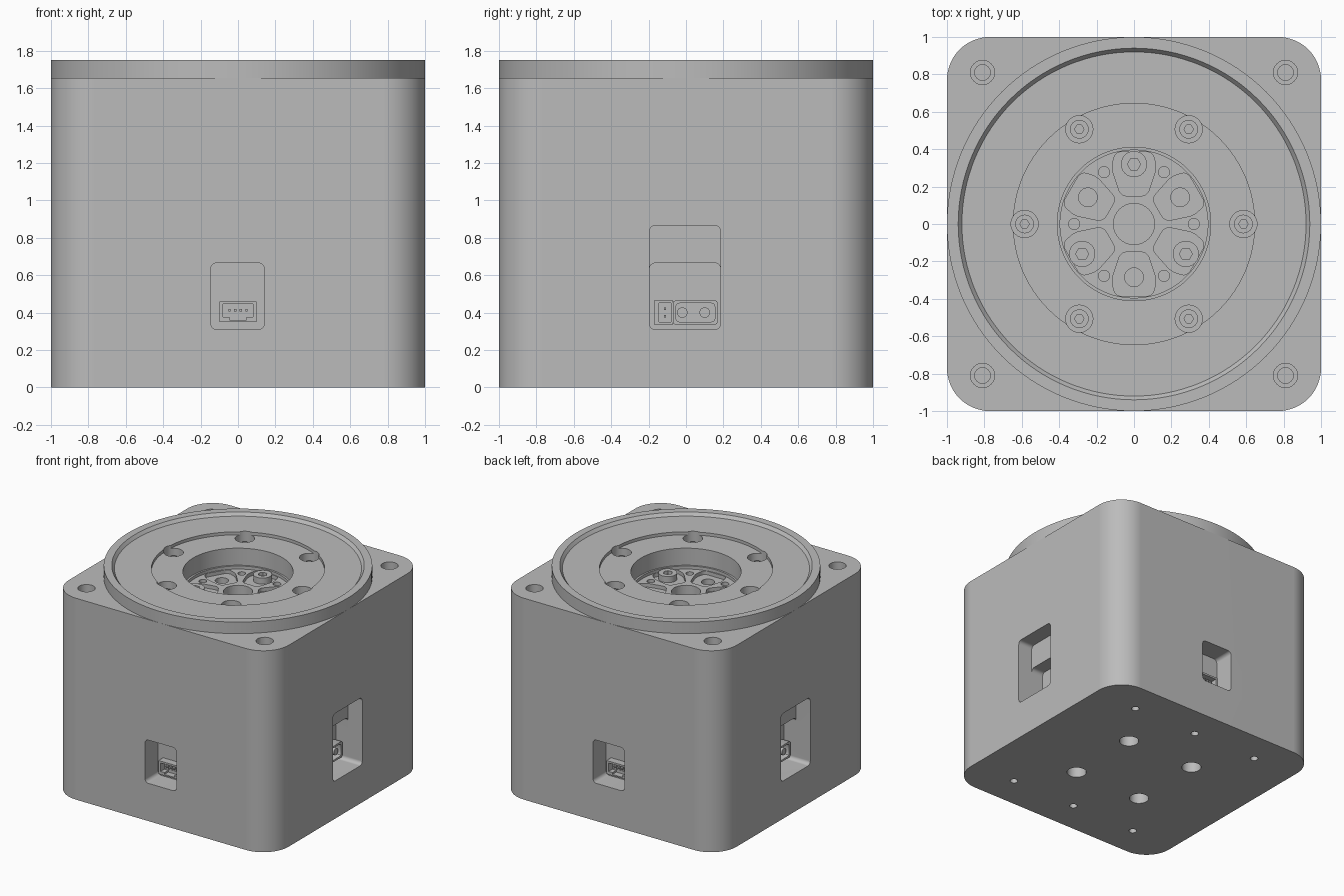
import bpy
import bmesh
from math import pi, cos, sin, radians
from mathutils import Matrix, Vector

if "Cube" in bpy.data.objects:
    bpy.data.objects.remove(bpy.data.objects["Cube"], do_unlink=True)

grey = bpy.data.materials.new("housing grey")
grey.use_nodes = True
colour = (0.5, 0.5, 0.5, 1)
grey.diffuse_color = colour
grey.node_tree.nodes["Principled BSDF"].inputs["Base Color"].default_value = colour


def make(name, bm):
    bmesh.ops.recalc_face_normals(bm, faces=bm.faces[:])
    mesh = bpy.data.meshes.new(name)
    bm.to_mesh(mesh)
    bm.free()
    mesh.materials.append(grey)
    ob = bpy.data.objects.new(name, mesh)
    bpy.context.scene.collection.objects.link(ob)
    return ob


def prism(name, points, z0, z1, radius=0, seg=6, matrix=Matrix()):
    """Outline with rounded corners, extruded along z."""
    bm = bmesh.new()
    bm.faces.new([bm.verts.new((x, y, z0)) for x, y in points])
    if radius:
        bmesh.ops.bevel(bm, geom=bm.verts[:], offset=radius, segments=seg,
                        profile=0.5, affect='VERTICES')
    res = bmesh.ops.extrude_face_region(bm, geom=bm.faces[:])
    top = [v for v in res["geom"] if isinstance(v, bmesh.types.BMVert)]
    bmesh.ops.translate(bm, verts=top, vec=(0, 0, z1 - z0))
    bmesh.ops.transform(bm, matrix=matrix, verts=bm.verts[:])
    return make(name, bm)


def rect(x0, x1, y0, y1):
    return [(x0, y0), (x1, y0), (x1, y1), (x0, y1)]


def disc(x, y, r, n=24):
    return [(x + r * cos(2 * pi * i / n), y + r * sin(2 * pi * i / n)) for i in range(n)]


def lathe(name, profile, n=128):
    bm = bmesh.new()
    vs = [bm.verts.new((r, 0, z)) for r, z in profile]
    es = [bm.edges.new(p) for p in zip(vs, vs[1:])]
    bmesh.ops.spin(bm, geom=vs + es, cent=(0, 0, 0), axis=(0, 0, 1), angle=2 * pi, steps=n)
    bmesh.ops.remove_doubles(bm, verts=bm.verts[:], dist=0.0001)
    return make(name, bm)


def cut(ob, cutter):
    cutter.hide_render = True
    mod = ob.modifiers.new("cut", 'BOOLEAN')
    mod.operation = 'DIFFERENCE'
    mod.solver = 'EXACT'
    mod.object = cutter
    bpy.context.view_layer.objects.active = ob
    bpy.ops.object.modifier_apply(modifier=mod.name)
    bpy.data.objects.remove(cutter, do_unlink=True)


def drill(ob, x, y, r, z0, z1, n=24):
    cut(ob, prism("drill", disc(x, y, r, n), z0, z1))


def polar(r, deg):
    return r * cos(radians(deg)), r * sin(radians(deg))


def side(deg):
    """Frame of a wall: x across, y up, z outward from the wall plane."""
    base = Matrix(((1, 0, 0, 0), (0, 0, -1, -1), (0, 1, 0, 0), (0, 0, 0, 1)))
    return Matrix.Rotation(radians(deg), 4, 'Z') @ base


# Housing block with its bore and screw holes
TOP = 1.655
body = prism("housing", rect(-1, 1, -1, 1), 0, TOP, 0.23, 16)
drill(body, 0, 0, 0.7, 1.3, 1.8, 64)
for sx in (-1, 1):
    for sy in (-1, 1):
        drill(body, sx * 0.81, sy * 0.81, 0.065, 1.56, 1.8)
        drill(body, sx * 0.81, sy * 0.81, 0.042, 1.3, 1.6)
        drill(body, sx * 0.315, sy * 0.315, 0.075, -0.1, 0.12)
    for x in (-0.6, 0, 0.6):
        drill(body, x, sx * 0.73, 0.03, -0.1, 0.12, 16)

# Connector windows: small ones front and back, tall stepped ones left and right
for deg in (0, 180):
    cut(body, prism("window", rect(-0.145, 0.14, 0.31, 0.665), -0.17, 0.1, 0.03, 4, side(deg)))
    cut(body, prism("window", rect(-0.195, 0.185, 0.31, 0.865), -0.13, 0.1, 0.03, 4, side(deg + 90)))
    cut(body, prism("window", rect(-0.195, 0.185, 0.31, 0.665), -0.24, 0.05, 0.03, 4, side(deg + 90)))

# Rotating flange with stepped face and central well
FACE, FLOOR = 1.7, 1.535
flange = lathe("output_flange", [
    (0, 1.34), (0.69, 1.34), (0.69, TOP), (1, TOP), (1, 1.75), (0.94, 1.75),
    (0.92, 1.725), (0.645, 1.725), (0.645, FACE), (0.41, FACE),
    (0.41, 1.56), (0.395, 1.56), (0.395, FLOOR), (0, FLOOR)])
drill(flange, 0, 0, 0.11, FLOOR - 0.08, 1.6, 32)
lobe = [(-0.07, 0.15), (0.07, 0.15), (0.12, 0.3), (0.1, 0.385), (-0.1, 0.385), (-0.12, 0.3)]
for i in range(6):
    spin = Matrix.Rotation(radians(60 * i), 4, 'Z')
    cut(flange, prism("lobe", lobe, FLOOR - 0.03, 1.6, 0.03, 4, spin))
    drill(flange, *polar(0.32, 60 * i), 0.03, FLOOR - 0.08, 1.6, 16)
    drill(flange, *polar(0.585, 60 * i), 0.073, 1.6, 1.8)
    if i % 2:
        drill(flange, *polar(0.285, 90 + 60 * i), 0.05, FLOOR - 0.1, 1.6)


# Socket screws
def screw(name, x, y, r, z0, z1):
    ob = prism(name, disc(x, y, r), z0, z1)
    drill(ob, x, y, r * 0.5, z1 - 0.025, z1 + 0.1, 6)
    return ob


parts = [body, flange]
for i in range(6):
    parts.append(screw("flange_screw", *polar(0.585, 60 * i), 0.05, 1.58, 1.65))
for i in range(3):
    parts.append(screw("hub_screw", *polar(0.32, 90 + 120 * i), 0.07, 1.49, FLOOR + 0.02))

# Connectors inside the windows
for deg in (0, 180):
    m = side(deg)
    socket = prism("signal_socket", rect(-0.1, 0.1, 0.35, 0.46), -0.18, -0.11, 0, 1, m)
    cut(socket, prism("cavity", rect(-0.08, 0.08, 0.375, 0.445), -0.16, 0, 0, 1, m))
    cut(socket, prism("slot", rect(-0.045, 0.045, 0.36, 0.4), -0.16, 0, 0, 1, m))
    parts.append(socket)
    for k in range(4):
        x = -0.045 + 0.03 * k
        parts.append(prism("signal_pin", rect(x - 0.006, x + 0.006, 0.405, 0.42), -0.17, -0.12, 0, 1, m))

    m = side(deg + 90)
    plug = prism("power_socket", rect(-0.07, 0.17, 0.335, 0.465), -0.25, -0.17, 0.015, 2, m)
    cut(plug, prism("cavity", rect(-0.055, 0.155, 0.35, 0.45), -0.23, 0, 0.02, 2, m))
    parts.append(plug)
    for x in (-0.02, 0.1):
        parts.append(prism("power_pin", disc(x, 0.4, 0.028), -0.24, -0.18, 0, 1, m))
    data = prism("data_socket", rect(-0.17, -0.07, 0.335, 0.465), -0.25, -0.18, 0, 1, m)
    cut(data, prism("cavity", rect(-0.145, -0.08, 0.35, 0.45), -0.23, 0, 0, 1, m))
    parts.append(data)
    for z in (0.38, 0.42):
        parts.append(prism("data_pin", rect(-0.118, -0.106, z - 0.006, z + 0.006), -0.24, -0.19, 0, 1, m))

# Smooth curved walls, crisp edges
bpy.ops.object.select_all(action='DESELECT')
for ob in parts:
    ob.select_set(True)
bpy.context.view_layer.objects.active = body
bpy.ops.object.shade_smooth_by_angle(angle=radians(30))
for ob in (body, flange):
    mod = ob.modifiers.new("weighted", 'WEIGHTED_NORMAL')
    mod.keep_sharp = True
